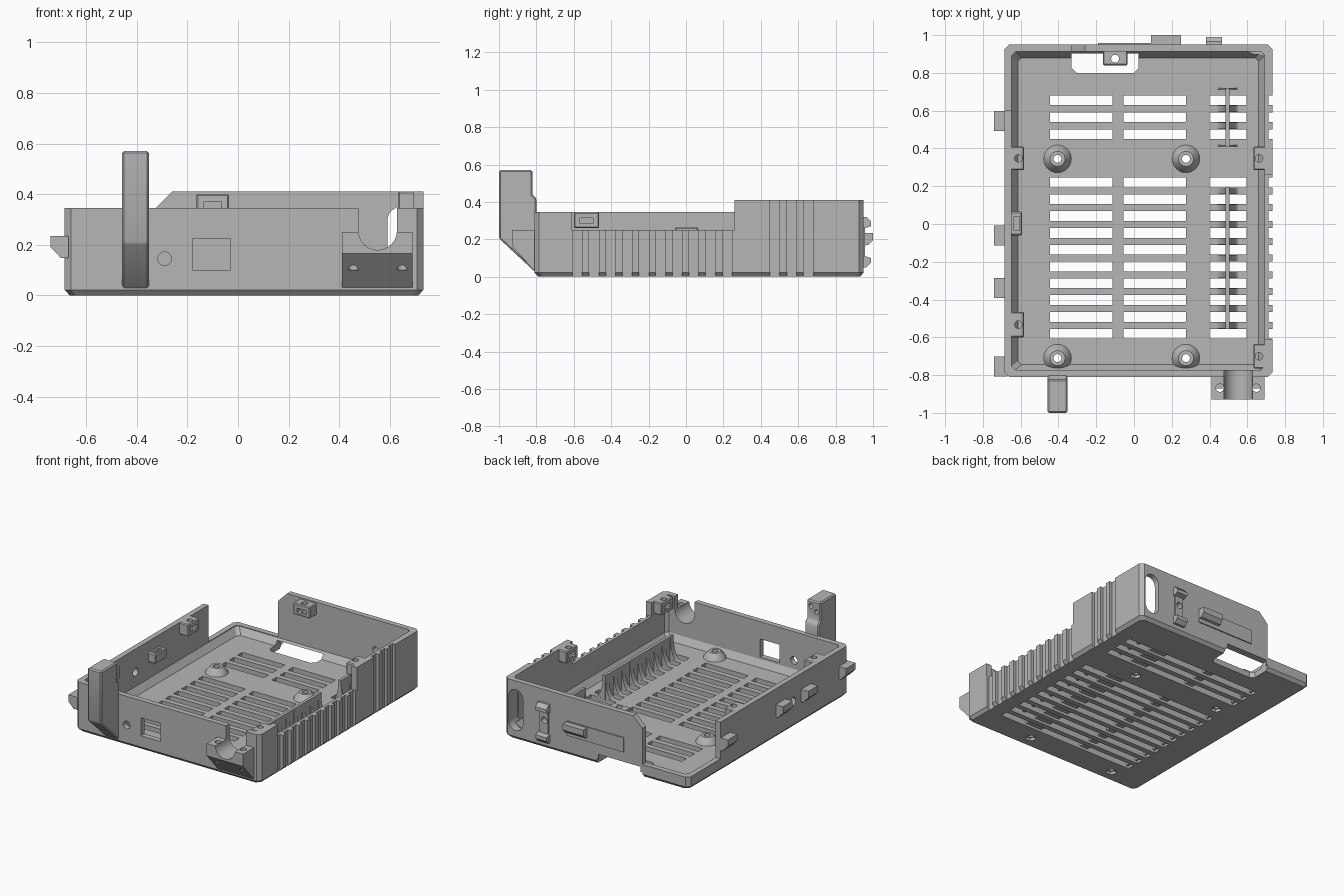
import bpy, bmesh
from math import sin, cos, pi

cube = bpy.data.objects.get("Cube")
if cube:
    bpy.data.objects.remove(cube, do_unlink=True)

grey = bpy.data.materials.new("plastic_grey")
grey.use_nodes = True
tone = (0.47, 0.47, 0.47, 1)
grey.diffuse_color = tone
grey.node_tree.nodes["Principled BSDF"].inputs["Base Color"].default_value = tone
parts = []


def finish(name, bm, keep=True):
    bmesh.ops.recalc_face_normals(bm, faces=bm.faces)
    mesh = bpy.data.meshes.new(name)
    bm.to_mesh(mesh)
    bm.free()
    mesh.materials.append(grey)
    ob = bpy.data.objects.new(name, mesh)
    bpy.context.collection.objects.link(ob)
    if keep:
        parts.append(ob)
    return ob


def prism(name, pts, axis, a, b, keep=True, bevel=0):
    """Extrude a 2D outline along an axis from a to b."""
    place = {"x": lambda p, t: (t, p[0], p[1]),
             "y": lambda p, t: (p[0], t, p[1]),
             "z": lambda p, t: (p[0], p[1], t)}[axis]
    bm = bmesh.new()
    lo = [bm.verts.new(place(p, a)) for p in pts]
    hi = [bm.verts.new(place(p, b)) for p in pts]
    bm.faces.new(lo)
    bm.faces.new(hi)
    for i in range(len(pts)):
        j = (i + 1) % len(pts)
        bm.faces.new((lo[i], lo[j], hi[j], hi[i]))
    bmesh.ops.recalc_face_normals(bm, faces=bm.faces)
    if bevel:
        bmesh.ops.bevel(bm, geom=bm.edges[:], offset=bevel, segments=1, affect="EDGES")
    return finish(name, bm, keep)


def rect(x0, x1, y0, y1, c=0):
    if not c:
        return [(x0, y0), (x1, y0), (x1, y1), (x0, y1)]
    return [(x0 + c, y0), (x1 - c, y0), (x1, y0 + c), (x1, y1 - c),
            (x1 - c, y1), (x0 + c, y1), (x0, y1 - c), (x0, y0 + c)]


def box(name, x0, x1, y0, y1, z0, z1, keep=True, bevel=0):
    return prism(name, rect(x0, x1, y0, y1), "z", z0, z1, keep, bevel)


def disc(u, v, r, n=24):
    return [(u + r * cos(2 * pi * i / n), v + r * sin(2 * pi * i / n)) for i in range(n)]


def loft(name, rings, keep=True):
    """Stack outlines given as (points, z)."""
    bm = bmesh.new()
    loops = [[bm.verts.new((x, y, z)) for x, y in pts] for pts, z in rings]
    bm.faces.new(loops[0])
    bm.faces.new(loops[-1])
    for lo, hi in zip(loops, loops[1:]):
        for i in range(len(lo)):
            j = (i + 1) % len(lo)
            bm.faces.new((lo[i], lo[j], hi[j], hi[i]))
    return finish(name, bm, keep)


def cut(targets, cutter):
    for ob in targets:
        mod = ob.modifiers.new("cut", "BOOLEAN")
        mod.operation, mod.solver, mod.object = "DIFFERENCE", "EXACT", cutter
        bpy.context.view_layer.objects.active = ob
        bpy.ops.object.modifier_apply(modifier=mod.name)
    bpy.data.objects.remove(cutter, do_unlink=True)


def cut_box(targets, *size):
    cut(targets, box("cutter", *size, keep=False))


# Tray shell with chamfered base and sloped inner lip
X0, X1, Y0, Y1 = -0.685, 0.733, -0.81, 0.95
outer = rect(X0, X1, Y0, Y1, 0.025)
tray = loft("tray", [(rect(X0 + .02, X1 - .02, Y0 + .02, Y1 - .02, .025), 0),
                     (outer, .022), (outer, .41)])
cavity = rect(-.648, .692, -.772, .912, .02)
cut([tray], loft("cutter", [(rect(-.615, .66, -.745, .88, .02), .04),
                            (cavity, .085), (cavity, .6)], False))

# Wall heights
cut_box([tray], -1, 1, -1, .26, .345, 1)
cut_box([tray], -1, -.5, .2, .7, .345, 1)
cut_box([tray], .6, 1, -.61, .26, .25, 1)
cut_box([tray], -1, -.6, .6, 1.1, .09, 1)
cut([tray], prism("cutter", [(-1, .09), (-.33, .09), (-.33, .34), (-.255, .415),
                             (-.255, .6), (-1, .6)], "y", .85, 1.1, False))

# Floor vents, underside grooves and side ribs
rows = [.655 - .09 * i for i in range(3)] + [.22 - .089 * i for i in range(10)]
for y in rows:
    for x0, x1 in ((-.445, -.115), (-.055, .275), (.4, .595)):
        cut_box([tray], x0, x1, y - .026, y + .026, -.1, .1)
    cut_box([tray], -.46, .61, y - .026, y + .026, -.1, .018)
    cut_box([tray], .712, .8, y - .026, y + .026, -.1, 1)

# Openings in floor and walls
cut([tray], prism("cutter", rect(-.33, .025, .8, .96, .025), "z", -.1, .07, False))
cut_box([tray], -.33, .025, .9, 1.1, -.1, .035)
cut([tray], prism("cutter", disc(-.29, .145, .027), "y", -1, -.7, False))
cut_box([tray], -.18, -.03, -1, -.7, .1, .225)
cut([tray], prism("cutter", disc(-.2, .185, .028), "x", -1, -.6, False))
cut([tray], prism("cutter", disc(.42, .2, .022), "y", .85, 1.1, False))
arc = [pi * i / 12 for i in range(13)]
slot = [(.645 + .055 * cos(a), .295 + .055 * sin(a)) for a in arc]
slot += [(.645 - .055 * cos(a), .12 - .055 * sin(a)) for a in arc]
cut([tray], prism("cutter", slot, "y", .85, 1.1, False))

# Cable saddle on the front, with its channel and screw holes
saddle = prism("cable_saddle", [(-.8, .02), (-.93, .165), (-.93, .25), (-.79, .25)],
               "x", .41, .69)
channel = [(.552 - .076 * cos(a), .255 - .076 * sin(a)) for a in arc]
channel += [(.628, .6), (.476, .6)]
cut([tray, saddle], prism("cutter", channel, "y", -1.1, -.7, False))
for x in (.455, .648):
    cut([saddle], prism("cutter", disc(x, -.868, .021), "z", .1, .4, False))

# Front post with screw holes
post = prism("front_post", [(-.79, .01), (-1, .205), (-1, .57), (-.822, .57),
                            (-.822, .44), (-.8, .42), (-.8, .34)], "x", -.458, -.352,
             bevel=.008)
for x, z in ((-.43, .5), (-.385, .53)):
    cut([post], prism("cutter", disc(x, z, .016), "y", -.87, -.7, False))

# Screw bosses, drilled through the floor
for x in (-.405, .275):
    for y in (.345, -.71):
        boss = loft("screw_boss", [(disc(x, y, .075), .035), (disc(x, y, .07), .05),
                                   (disc(x, y, .04), .085)])
        cut([tray, boss], prism("cutter", disc(x, y, .021), "z", -.1, .2, False))
        cut([tray], prism("cutter", disc(x, y, .035, 6), "z", -.1, .02, False))

# Curved stiffener fins over the right-hand vents
quarter = [pi / 2 * i / 8 for i in range(9)]
side = [(.06 * (1 - sin(a)) + .01, .035 + .165 * (1 - cos(a))) for a in quarter]
fin = [(.495 + u, v) for u, v in side] + [(.495 - u, v) for u, v in reversed(side)]
for y0, y1, ys in ((.41, .72, rows[:3]), (-.555, .195, rows[3:])):
    box("stiffener_bar", .485, .505, y0, y1, .03, .2)
    for a, b in zip(ys, ys[1:]):
        prism("stiffener_fin", fin, "y", b + .027, a - .027)
for y in (.414, .716):
    prism("stiffener_end", fin, "y", y - .004, y + .004)

# Board clips around the rim
for name, x0, x1, y0, y1, z1 in (("left_clip", -.66, -.582, .285, .41, .345),
                                 ("left_clip", -.66, -.582, -.6, -.465, .345),
                                 ("right_clip", .632, .7, .285, .41, .41),
                                 ("right_clip", .632, .7, -.765, -.635, .345)):
    clip = box(name, x0, x1, y0, y1, z1 - .085, z1, bevel=.006)
    x, y = (-.612 if x0 < 0 else .662), (y0 + y1) / 2
    cut([clip], prism("cutter", disc(x, y, .02), "z", z1 - .2, z1 + .1, False))
    cut_box([clip], x0 - .1, x1 + .1, y - .035, y + .035, z1 - .06, z1 - .03)
back_clip = box("back_clip", -.165, -.035, .84, .92, .32, .4, bevel=.006)
cut([back_clip], prism("cutter", disc(-.1, .875, .021), "z", .2, .5, False))
cut_box([back_clip], -.135, -.065, .8, .9, .34, .37)
latch = box("side_latch", -.66, -.592, -.06, .065, .2, .265, bevel=.006)
cut_box([latch], -.635, -.607, -.035, .04, .22, .3)

# Hooks along the outer side wall
for y in (.545, -.062, -.34, -.755):
    prism("side_hook", [(-.67, .235), (-.74, .235), (-.74, .19), (-.7, .148),
                        (-.67, .148)], "y", y - .053, y + .053)

# Plate, catch and bracket hooks on the back
box("back_plate", -.19, .25, .945, .958, .14, .24)
prism("back_catch", [(.94, .165), (.975, .17), (1, .195), (1, .235), (.94, .235)],
      "x", .09, .25)
for z, s in ((.185, 1), (.185, -1)):
    prism("bracket_hook", [(.94, z + s * .135), (.965, z + s * .135), (.99, z + s * .11),
                           (.99, z + s * .085), (.94, z + s * .07)], "x", .38, .465)
bracket = box("back_bracket", .39, .455, .945, .958, .07, .3)
cut([bracket], prism("cutter", disc(.42, .2, .022), "y", .85, 1.1, False))

# Smooth only the curved surfaces
bpy.ops.object.select_all(action="DESELECT")
for ob in parts:
    ob.select_set(True)
bpy.context.view_layer.objects.active = tray
bpy.ops.object.shade_smooth_by_angle(angle=pi / 7)
